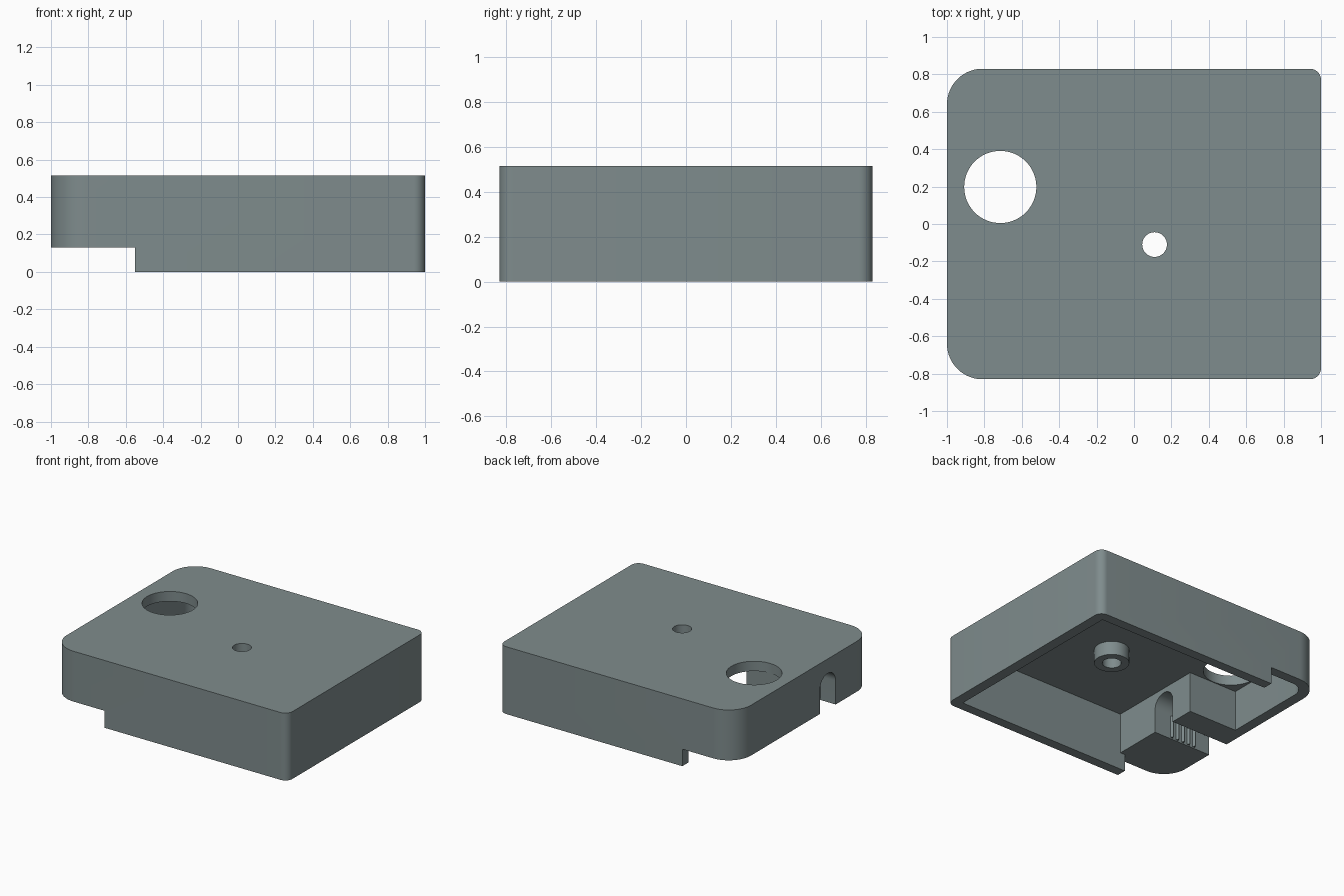
import bpy, bmesh, math
from mathutils import Vector

if "Cube" in bpy.data.objects:
    bpy.data.objects.remove(bpy.data.objects["Cube"])

grey = bpy.data.materials.new("slate_grey")
grey.diffuse_color = (0.212, 0.262, 0.266, 1)
grey.use_nodes = True
grey.node_tree.nodes["Principled BSDF"].inputs["Base Color"].default_value = grey.diffuse_color


def prism(name, pts, offset, sweep):
    """Closed prism: pts are 3D points of a flat outline, moved along sweep."""
    bm = bmesh.new()
    face = bm.faces.new([bm.verts.new(Vector(p) + Vector(offset)) for p in pts])
    ext = bmesh.ops.extrude_face_region(bm, geom=[face])
    bmesh.ops.translate(bm, vec=sweep,
                        verts=[v for v in ext["geom"] if isinstance(v, bmesh.types.BMVert)])
    bmesh.ops.recalc_face_normals(bm, faces=bm.faces[:])
    mesh = bpy.data.meshes.new(name)
    bm.to_mesh(mesh)
    bm.free()
    obj = bpy.data.objects.new(name, mesh)
    bpy.context.collection.objects.link(obj)
    mesh.materials.append(grey)
    return obj


def arc(cx, cy, r, a0, a1, n):
    angles = [math.radians(a0 + (a1 - a0) * i / n) for i in range(n + 1)]
    return [(cx + r * math.cos(a), cy + r * math.sin(a)) for a in angles]


def plan(name, pts, z0, z1):
    return prism(name, [(x, y, 0) for x, y in pts], (0, 0, z0), (0, 0, z1 - z0))


def box(name, x0, x1, y0, y1, z0, z1):
    return plan(name, [(x0, y0), (x1, y0), (x1, y1), (x0, y1)], z0, z1)


def disc(name, x, y, r, z0, z1):
    return plan(name, arc(x, y, r, 0, 360, 64)[:-1], z0, z1)


def combine(target, tool, operation):
    mod = target.modifiers.new(operation, 'BOOLEAN')
    mod.operation, mod.solver, mod.object = operation, 'EXACT', tool
    bpy.context.view_layer.objects.active = target
    bpy.ops.object.modifier_apply(modifier=mod.name)
    bpy.data.objects.remove(tool)


X, Y, H = 1.0, 0.83, 0.515        # outer half sizes and height
IX, IY, CEIL = 0.92, 0.755, 0.44  # inner walls and ceiling
STEP_X, STEP_Z, BLOCK_X = -0.55, 0.13, -0.51
R, r = 0.19, 0.06                 # corner radii left and right

# Outer shell with large left corners and small right corners
housing = plan("housing",
               arc(X - r, -Y + r, r, -90, 0, 10) + arc(X - r, Y - r, r, 0, 90, 10)
               + arc(-X + R, Y - R, R, 90, 180, 20) + arc(-X + R, -Y + R, R, 180, 270, 20),
               0, H)

# Hollow underside, leaving a solid cable block in the front left corner
combine(housing, plan("cavity",
        [(IX, -IY), (IX, IY)] + arc(-IX + 0.11, IY - 0.11, 0.11, 90, 180, 12)
        + [(-IX, 0), (BLOCK_X, 0), (BLOCK_X, -IY)], -0.2, CEIL), 'DIFFERENCE')

# Raised step on the left, and the block's underside level with it
combine(housing, box("step", -1.2, STEP_X, -1, 1, -0.2, STEP_Z), 'DIFFERENCE')
combine(housing, box("block_trim", -0.7, -0.4, -IY, 0.1, -0.2, STEP_Z), 'DIFFERENCE')

# Arched cable slot through the block to the left side
SLOT_Y, SLOT_R, SPRING = -0.285, 0.095, 0.31
profile = ([(SLOT_Y - SLOT_R, -0.1), (SLOT_Y + SLOT_R, -0.1)]
           + arc(SLOT_Y, SPRING, SLOT_R, 0, 180, 24))
combine(housing, prism("cable_slot", [(0, y, z) for y, z in profile],
                       (-1.2, 0, 0), (0.8, 0, 0)), 'DIFFERENCE')

# Screw boss under the ceiling, then the two round holes in the top
combine(housing, disc("boss", 0.11, -0.11, 0.122, 0.335, CEIL + 0.03), 'UNION')
combine(housing, disc("screw_hole", 0.11, -0.11, 0.066, 0.2, 0.8), 'DIFFERENCE')
combine(housing, disc("large_hole", -0.715, 0.198, 0.193, 0.2, 0.8), 'DIFFERENCE')

# Small gripping ribs on both walls of the cable slot
ribs = []
for side in (-1, 1):
    for i in range(5):
        x, wall = -0.66 - 0.05 * i, SLOT_Y + side * (SLOT_R + 0.005)
        ribs.append(plan("cable_rib", [(x - 0.014, wall), (x + 0.014, wall),
                                       (x, wall - side * 0.025)], STEP_Z + 0.01, SPRING))

# Smooth rounded walls with crisp edges
bpy.ops.object.select_all(action='DESELECT')
housing.select_set(True)
bpy.context.view_layer.objects.active = housing
bpy.ops.object.shade_smooth_by_angle(angle=math.radians(30))
